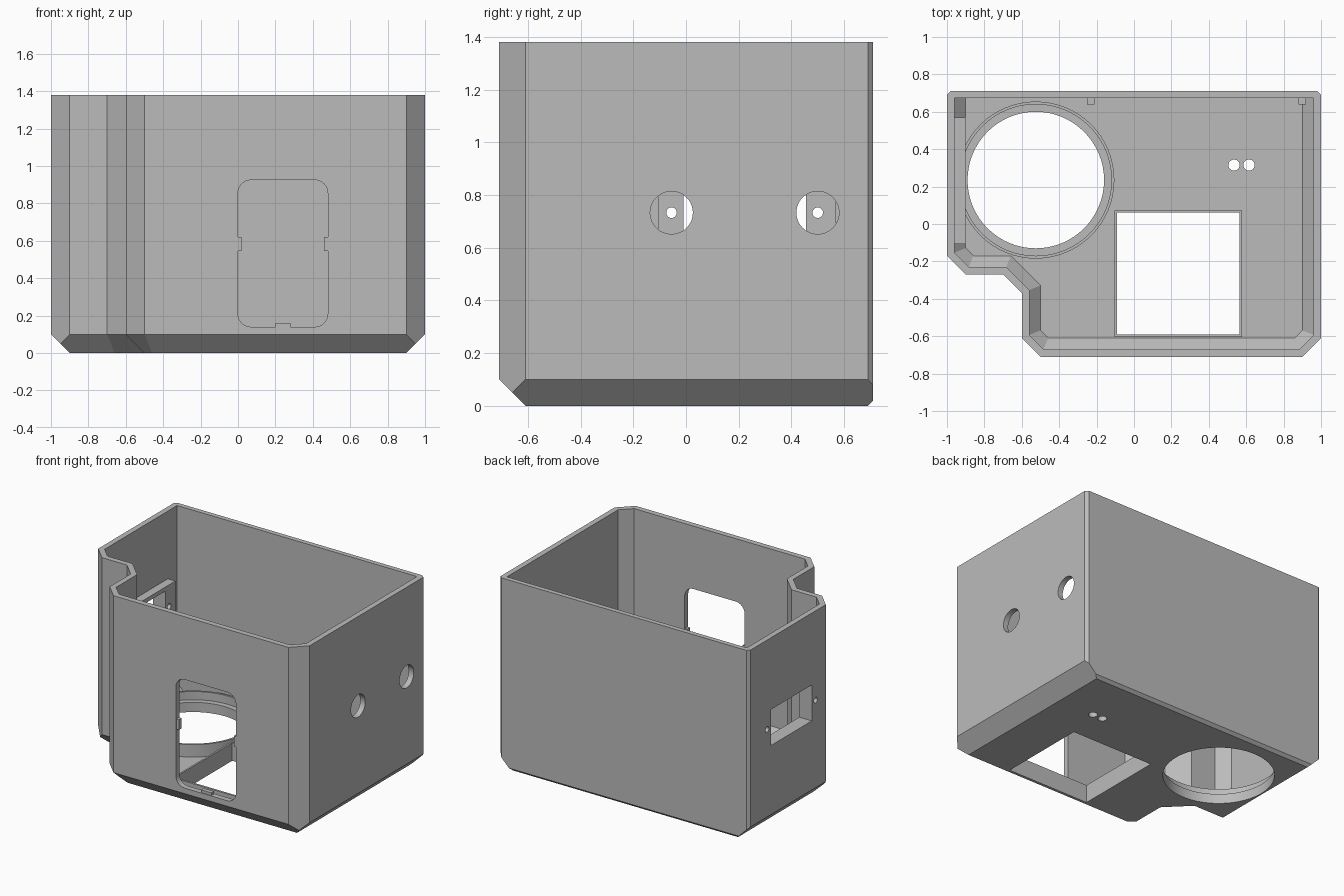
import bpy
import bmesh
from math import cos, sin, pi, radians

cube = bpy.data.objects.get("Cube")
if cube:
    bpy.data.objects.remove(cube, do_unlink=True)

grey = bpy.data.materials.new("plain grey")
grey.use_nodes = True
colour = (0.5, 0.5, 0.5, 1)
grey.diffuse_color = colour
grey.node_tree.nodes["Principled BSDF"].inputs["Base Color"].default_value = colour

HEIGHT = 1.38
BACK = 0.71


def loft(name, rings):
    """Closed solid through rings of equal point count."""
    bm = bmesh.new()
    loops = [[bm.verts.new(p) for p in ring] for ring in rings]
    n = len(loops[0])
    for low, high in zip(loops, loops[1:]):
        for i in range(n):
            j = (i + 1) % n
            bm.faces.new((low[i], low[j], high[j], high[i]))
    bm.faces.new(loops[0][::-1])
    bm.faces.new(loops[-1])
    bmesh.ops.recalc_face_normals(bm, faces=bm.faces)
    mesh = bpy.data.meshes.new(name)
    bm.to_mesh(mesh)
    bm.free()
    mesh.materials.append(grey)
    obj = bpy.data.objects.new(name, mesh)
    bpy.context.collection.objects.link(obj)
    return obj


def prism(name, points, lo, hi, axis="z"):
    """Extrude a 2D outline along an axis from lo to hi."""
    place = {"x": lambda a, b, d: (d, a, b),
             "y": lambda a, b, d: (a, d, b),
             "z": lambda a, b, d: (a, b, d)}[axis]
    return loft(name, [[place(a, b, d) for a, b in points] for d in (lo, hi)])


def circle(cx, cy, r, n=64):
    return [(cx + r * cos(2 * pi * i / n), cy + r * sin(2 * pi * i / n)) for i in range(n)]


def rect(x0, x1, y0, y1):
    return [(x0, y0), (x1, y0), (x1, y1), (x0, y1)]


def rounded_rect(x0, x1, y0, y1, r, n=8):
    centres = [(x1 - r, y1 - r), (x0 + r, y1 - r), (x0 + r, y0 + r), (x1 - r, y0 + r)]
    return [(cx + r * cos(pi / 2 * (q + i / n)), cy + r * sin(pi / 2 * (q + i / n)))
            for q, (cx, cy) in enumerate(centres) for i in range(n + 1)]


def outline(o, z, back, clipped):
    """Case footprint moved inward by o, with or without clipped front corners."""
    t = o * 0.4142
    left, right, front, step = -1 + o, 1 - o, -0.71 + o, -0.27 + o
    if clipped:
        start = [(left, -0.17 + t), (-0.9 + t, step)]
        end = [(0.9 - t, front), (right, -0.61 + t)]
    else:
        start, end = [(left, step)], [(right, front)]
    notch = [(-0.7 + t, step), (-0.6 + o, -0.37 + t), (-0.6 + o, -0.61 + t), (-0.5 + t, front)]
    return [(x, y, z) for x, y in start + notch + end + [(right, back), (left, back)]]


def boolean(obj, tools, operation="DIFFERENCE"):
    bpy.context.view_layer.objects.active = obj
    for tool in tools:
        mod = obj.modifiers.new("cut", "BOOLEAN")
        mod.operation = operation
        mod.solver = "EXACT"
        mod.object = tool
        bpy.ops.object.modifier_apply(modifier=mod.name)


# Outer body with bevelled bottom, then vertical corner bevels
shell = loft("case_shell", [
    outline(0.1, 0, BACK - 0.02, False),
    outline(0.08, 0.02, BACK, False),
    outline(0, 0.1, BACK, False),
    outline(0, HEIGHT, BACK, False)])
corners = [
    [(-1.1, -0.07), (-0.8, -0.37), (-1.1, -0.37)],
    [(1.1, -0.51), (0.8, -0.81), (1.1, -0.81)],
    [(0.9, 0.79), (1.1, 0.59), (1.1, 0.79)],
    [(-0.9, 0.79), (-1.1, 0.59), (-1.1, 0.79)]]
cutters = [prism("corner_cutter", c, -0.1, 1.5) for c in corners]

# Hollow interior
inner_back = BACK - 0.035
cutters.append(loft("cavity_cutter", [
    outline(0.1, 0.04, inner_back, True),
    outline(0.04, 0.1, inner_back, True),
    outline(0.04, 1.5, inner_back, True)]))

# Floor openings
well = (-0.525, 0.235)
well_cutters = [prism("well_hole", circle(*well, 0.365), -0.1, 0.3),
                prism("well_recess", circle(*well, 0.405), 0.07, 0.3)]
square_cutter = prism("square_hole", rect(-0.09, 0.565, -0.59, 0.062), -0.1, 0.3)
cutters += well_cutters + [square_cutter]
for x in (0.535, 0.615):
    cutters.append(prism("small_hole", circle(x, 0.315, 0.03, 32), -0.1, 0.1))

# Front window
cutters.append(prism("window_cutter", rounded_rect(0, 0.48, 0.14, 0.925, 0.07),
                     -0.8, -0.64, "y"))

# Side holes: two round ones on one wall, socket and screws on the other
socket_cutters = [prism("socket_hole", rect(-0.01, 0.455, 0.6, 0.86), -1.1, -0.8, "x")]
for y in (-0.055, 0.5):
    cutters.append(prism("side_hole", circle(y, 0.733, 0.081, 48), 0.9, 1.1, "x"))
    socket_cutters.append(prism("screw_hole", circle(y, 0.733, 0.02, 24), -1.1, -0.8, "x"))
cutters += socket_cutters
boolean(shell, cutters)

# Raised round well, trimmed to stay within the bevelled walls
ring = prism("round_well", circle(*well, 0.42), 0.03, 0.13)
trim = loft("well_trim", [outline(0.11, 0, 0.68, False),
                          outline(0.01, 0.1, 0.68, False),
                          outline(0.01, 1, 0.68, False)])
boolean(ring, [trim], "INTERSECT")
boolean(ring, well_cutters)

# Thin frame around the square opening
frame = prism("square_frame", rect(-0.103, 0.577, -0.605, 0.073), 0.03, 0.13)
boolean(frame, [square_cutter])

# Thick plate behind the socket
plate = prism("socket_plate", rect(-0.107, 0.57, 0.57, 0.89), -0.98, -0.9, "x")
boolean(plate, socket_cutters)

# Small posts at the back wall
posts = [prism("back_post", rect(x - 0.02, x + 0.02, 0.64, 0.69), 0.03, 0.2)
         for x in (-0.23, 0.9)]

# Small tabs inside the window
tabs = [prism("window_tab", r, -0.705, -0.675, "y") for r in (
    rect(-0.01, 0.02, 0.545, 0.62), rect(0.46, 0.49, 0.545, 0.62),
    rect(0.2, 0.28, 0.13, 0.16))]

for tool in cutters + [trim]:
    bpy.data.objects.remove(tool, do_unlink=True)

bpy.ops.object.select_all(action="DESELECT")
for obj in [shell, ring, frame, plate] + posts + tabs:
    obj.select_set(True)
bpy.context.view_layer.objects.active = shell
bpy.ops.object.shade_smooth_by_angle(angle=radians(25))
